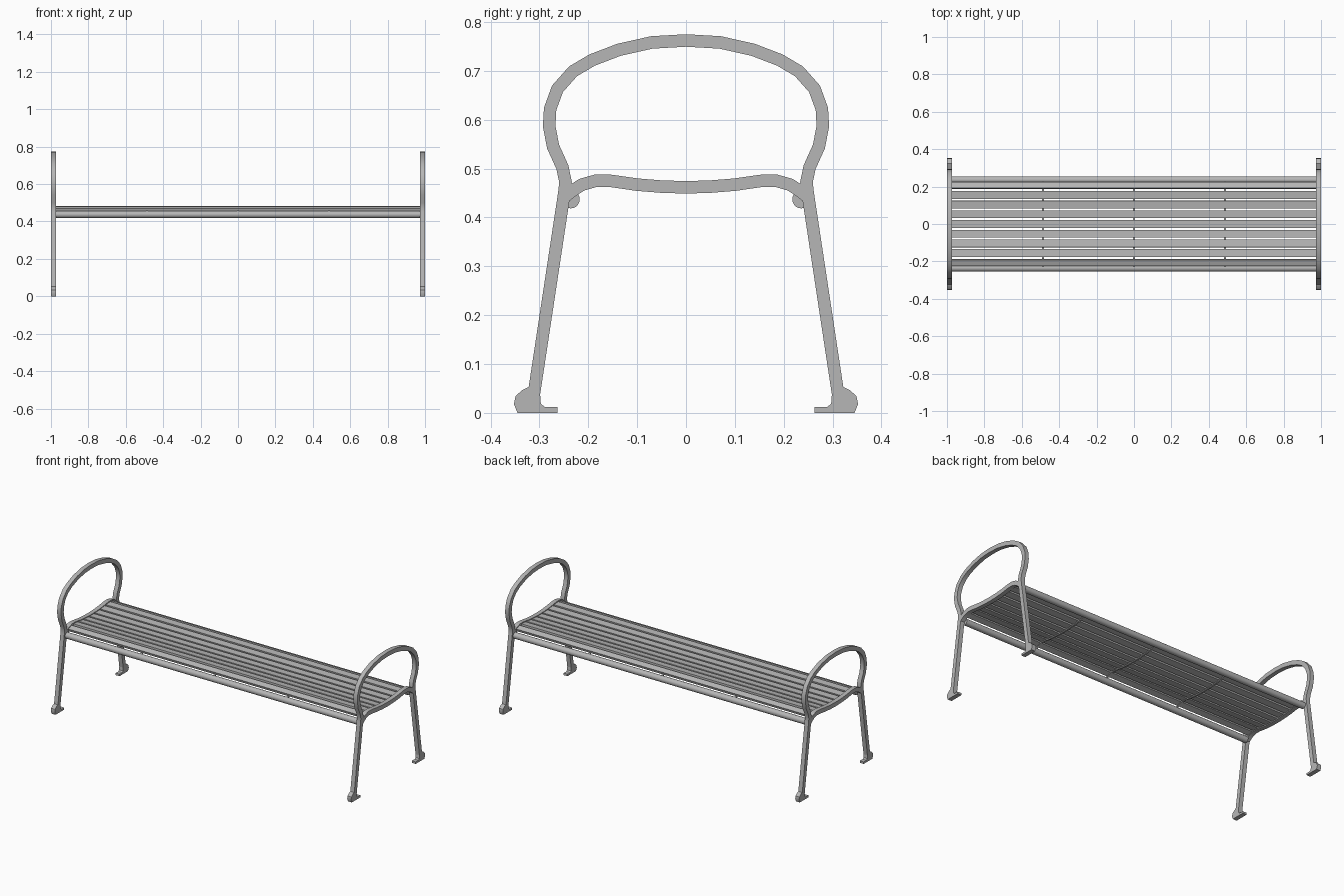
import bpy, bmesh, math
from mathutils import Vector

if "Cube" in bpy.data.objects:
    bpy.data.objects.remove(bpy.data.objects["Cube"], do_unlink=True)

steel = bpy.data.materials.new("grey_steel")
steel.use_nodes = True
GREY = (0.47, 0.47, 0.47, 1)
steel.diffuse_color = GREY
steel.node_tree.nodes["Principled BSDF"].inputs["Base Color"].default_value = GREY

INNER, OUTER = 0.974, 1.0   # end frame thickness along x
BAR = 0.0255                # width of the frame bars


def prism(name, outline, x0, x1, smooth=False):
    """Extrude a closed (y, z) outline from x0 to x1."""
    bm = bmesh.new()
    face = bm.faces.new([bm.verts.new((x0, y, z)) for y, z in outline])
    out = bmesh.ops.extrude_face_region(bm, geom=[face])
    moved = [v for v in out["geom"] if isinstance(v, bmesh.types.BMVert)]
    bmesh.ops.translate(bm, verts=moved, vec=(x1 - x0, 0, 0))
    bmesh.ops.recalc_face_normals(bm, faces=bm.faces)
    mesh = bpy.data.meshes.new(name)
    bm.to_mesh(mesh)
    bm.free()
    mesh.materials.append(steel)
    obj = bpy.data.objects.new(name, mesh)
    bpy.context.collection.objects.link(obj)
    if smooth:
        bpy.ops.object.select_all(action="DESELECT")
        obj.select_set(True)
        bpy.context.view_layer.objects.active = obj
        bpy.ops.object.shade_smooth_by_angle(angle=math.radians(35))
    return obj


def ribbon(path, low, high):
    """Outline of a strip between two offsets from an open path."""
    pts = [Vector(p) for p in path]
    sides = ([], [])
    for i, p in enumerate(pts):
        t0 = (p - pts[i - 1]).normalized() if i else None
        t1 = (pts[i + 1] - p).normalized() if i < len(pts) - 1 else None
        t = ((t0 or t1) + (t1 or t0)).normalized()
        n = Vector((-t.y, t.x))
        mitre = 1 / max(0.5, t.dot(t1 or t0))
        sides[0].append(p + n * low * mitre)
        sides[1].append(p + n * high * mitre)
    return sides[0] + sides[1][::-1]


def mirrored(half):
    """Complete a half path that ends on y = 0."""
    return half + [(-y, z) for y, z in half[-2::-1]]


# Centre lines in (y, z)
hoop_path = mirrored([(-.311, .04), (-.249, .45), (-.2465, .472), (-.253, .503),
                      (-.272, .545), (-.280, .587), (-.278, .622), (-.263, .663),
                      (-.231, .699), (-.192, .722), (-.137, .743), (-.07, .758),
                      (0, .762)])
seat_path = mirrored([(-.246, .444), (-.232, .455), (-.213, .467), (-.183, .4755),
                      (-.152, .4745), (-.1, .467), (-.05, .463), (0, .4615)])
foot = [(.324, .052), (.336, .046), (.349, .034), (.352, .018), (.345, 0),
        (.263, 0), (.263, .012), (.289, .012), (.297, .019), (.299, .045)]

# End frames: legs with arm hoop, curved seat rail, feet
for side, s in (("left", 1), ("right", -1)):
    x0, x1 = s * INNER, s * OUTER
    prism(side + "_leg_and_arm_hoop", ribbon(hoop_path, -BAR / 2, BAR / 2), x0, x1, True)
    prism(side + "_seat_rail", ribbon(seat_path, -BAR / 2, BAR / 2), x0, x1, True)
    for end, f in (("front", -1), ("back", 1)):
        prism(f"{side}_{end}_foot", [(f * y, z) for y, z in foot], x0, x1, True)

# Round tubes along the front and back edges
for end, f in (("front", -1), ("back", 1)):
    ring = [(f * .236 + .0185 * math.cos(a), .437 + .0185 * math.sin(a))
            for a in (math.tau * i / 20 for i in range(20))]
    prism(end + "_tube", ring, -INNER, INNER, True)


def seat_point(y):
    """Height and tangent of the seat curve at y."""
    for (ya, za), (yb, zb) in zip(seat_path, seat_path[1:]):
        if ya <= y <= yb:
            return za + (zb - za) * (y - ya) / (yb - ya)


# Seat slats, tilted to follow the curve
for i in range(-4, 5):
    y = i * .052 if abs(i) < 4 else math.copysign(.205, i)
    half = .0205 if abs(i) < 4 else .0155
    a, b = (Vector((y + d, seat_point(y + d))) for d in (-half, half))
    prism(f"slat_{i + 5}", ribbon([a, b], -.008, .008), -INNER, INNER)

# Thin cross bars beneath the slats
bar_path = [p for p in seat_path if abs(p[0]) < .24]
for i, x in enumerate((-.487, 0, .487)):
    prism(f"cross_bar_{i + 1}", ribbon(bar_path, -.0125, -.005), x - .005, x + .005)
